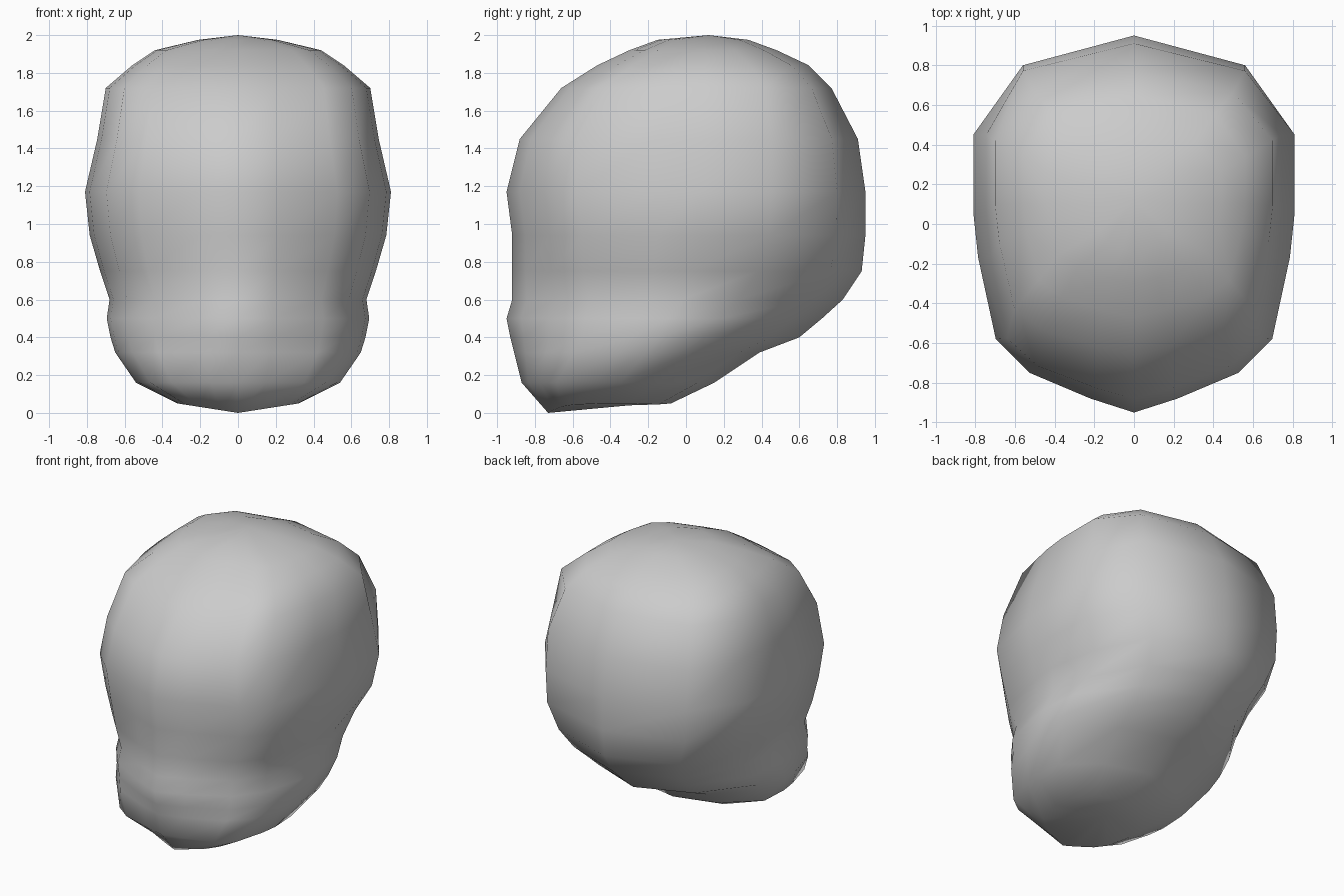
import bpy, bmesh

# Head cross-sections: z, front y, back y, half width,
# rear-corner y, rear-corner half width, front roundness, waist behind the cheek
RINGS = [
    (0.00, -0.73, -0.08, 0.32, -0.30, 0.20, 0.35, 1.0),
    (0.16, -0.87, 0.15, 0.54, -0.14, 0.30, 0.50, 0.98),
    (0.32, -0.91, 0.39, 0.65, 0.02, 0.36, 0.85, 0.97),
    (0.40, -0.93, 0.60, 0.675, 0.10, 0.38, 1.02, 0.97),
    (0.50, -0.95, 0.72, 0.695, 0.18, 0.40, 1.12, 0.96),
    (0.60, -0.92, 0.83, 0.68, 0.28, 0.43, 1.10, 0.94),
    (0.75, -0.92, 0.93, 0.73, 0.38, 0.48, 1.02, 0.91),
    (0.94, -0.92, 0.95, 0.785, 0.44, 0.55, 1.00, 0.97),
    (1.17, -0.95, 0.95, 0.81, 0.45, 0.56, 1.00, 1.0),
    (1.45, -0.88, 0.91, 0.745, 0.45, 0.56, 0.82, 1.0),
    (1.72, -0.66, 0.77, 0.70, 0.42, 0.50, 0.62, 1.0),
    (1.84, -0.47, 0.65, 0.56, 0.34, 0.41, 0.50, 1.0),
    (1.92, -0.30, 0.48, 0.44, 0.26, 0.31, 0.40, 1.0),
    (1.975, -0.15, 0.33, 0.21, 0.18, 0.14, 0.30, 1.0),
]


def half_section(ring):
    """Right half of one cross-section, from front centre to back centre."""
    z, yf, yb, w, yc, xr, k, waist = ring
    y_cheek = yf + 0.37 * k
    pts = [
        (0, yf), (0.27 * w, yf + 0.07 * k), (0.65 * w, yf + 0.20 * k),
        (0.86 * w, y_cheek),
        (0.97 * w, y_cheek + 0.40 * (yc - y_cheek)),
        (w, y_cheek + 0.62 * (yc - y_cheek)),
        (w * waist, yc), (xr, yc + 0.70 * (yb - yc)), (0, yb),
    ]
    out = []
    for x, y in pts:
        lift = 0.0
        if z == 0:  # the chin point is lowest, the sides and throat rise
            lift = 0.05 * max(x / w, (y - yf) / (yb - yf))
        out.append((x, y, z + lift))
    return out


# Head: mirrored sections bridged into a closed shell
bm = bmesh.new()
loops = []
for ring in RINGS:
    half = half_section(ring)
    full = half + [(-x, y, z) for x, y, z in reversed(half[1:-1])]
    loops.append([bm.verts.new(p) for p in full])

n = len(loops[0])
for lower, upper in zip(loops, loops[1:]):
    for i in range(n):
        j = (i + 1) % n
        bm.faces.new((lower[i], lower[j], upper[j], upper[i]))

# Crown and under-chin caps
for loop, centre in ((loops[-1], (0, 0.12, 2.0)), (loops[0], (0, -0.30, 0.04))):
    tip = bm.verts.new(centre)
    for i in range(n):
        bm.faces.new((loop[i], loop[(i + 1) % n], tip))

bmesh.ops.recalc_face_normals(bm, faces=bm.faces[:])
for f in bm.faces:
    f.smooth = True
mesh = bpy.data.meshes.new("head")
bm.to_mesh(mesh)
bm.free()
head = bpy.data.objects.new("head", mesh)
bpy.context.collection.objects.link(head)
